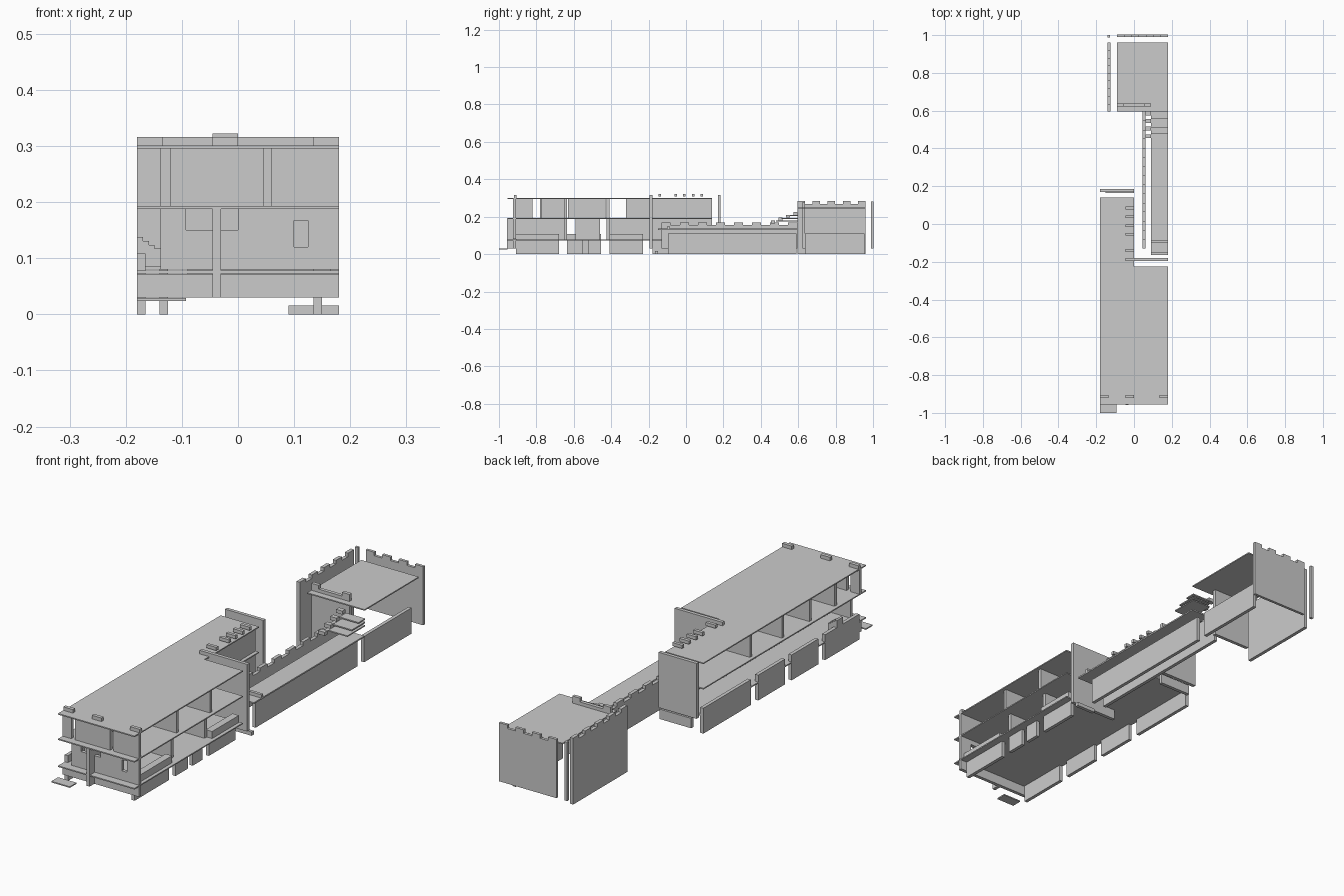
import bpy, bmesh
from mathutils import Vector

if "Cube" in bpy.data.objects:
    bpy.data.objects.remove(bpy.data.objects["Cube"])


def finish(name, bm):
    bmesh.ops.recalc_face_normals(bm, faces=bm.faces)
    me = bpy.data.meshes.new(name)
    bm.to_mesh(me)
    bm.free()
    ob = bpy.data.objects.new(name, me)
    bpy.context.collection.objects.link(ob)
    return ob


def box(name, x0, x1, y0, y1, z0, z1):
    bm = bmesh.new()
    bmesh.ops.create_cube(bm, size=1)
    for v in bm.verts:
        v.co = Vector((x0 if v.co.x < 0 else x1,
                       y0 if v.co.y < 0 else y1,
                       z0 if v.co.z < 0 else z1))
    return finish(name, bm)


def prism(name, pts, depth):
    """Extrude a closed profile of 3D points along depth."""
    bm = bmesh.new()
    f = bm.faces.new([bm.verts.new(p) for p in pts])
    ext = bmesh.ops.extrude_face_region(bm, geom=[f])
    bmesh.ops.translate(bm, vec=depth,
                        verts=[g for g in ext['geom'] if isinstance(g, bmesh.types.BMVert)])
    return finish(name, bm)


def crenel(name, a0, a1, z0, z1, h, n, fixed, t, axis='Y'):
    """Battlement wall with n merlons of height h, running along axis."""
    step = (a1 - a0) / (2 * n - 1)
    prof = [(a0, z0)]
    for i in range(n):
        s = a0 + 2 * i * step
        prof += [(s, z1), (s, z1 + h), (s + step, z1 + h), (s + step, z1)]
    # end merlons start straight above the wall sides
    prof = [p for i, p in enumerate(prof) if i not in (1, len(prof) - 1)]
    prof.append((a1, z0))
    if axis == 'Y':
        return prism(name, [(fixed, a, z) for a, z in prof], (t, 0, 0))
    return prism(name, [(a, fixed, z) for a, z in prof], (0, t, 0))


T = 0.015  # wall thickness

# main building: L-shaped floors and roof
L = [(-.18, -.955), (.18, -.955), (.18, -.225), (0, -.225), (0, .14), (-.18, .14)]
for name, z in (("lower_floor", .073), ("upper_floor", .188), ("main_roof", .296)):
    prism(name, [(x, y, z) for x, y in L], (0, 0, .005))

# front facade
F0, F1 = -.925, -.91
box("front_base_left", -.18, -.045, F0, F1, .03, .072)
box("front_base_right", -.03, .18, F0, F1, .03, .072)
box("front_post", -.045, -.03, -.957, F1, .03, .19)
prism("front_wall", [(x, F0, z) for x, z in
      [(-.138, .08), (.18, .08), (.18, .12), (.10, .12), (0, .12), (0, .15), (-.093, .15),
       (-.093, .188), (-.138, .188)]], (0, T, 0))
box("window_side_left", 0, .10, F0, F1, .12, .188)
box("window_side_right", .125, .18, F0, F1, .12, .188)
box("window_head", .10, .125, F0, F1, .167, .188)
for i, (a, b) in enumerate([(-.18, -.138), (-.12, .045), (.06, .18)]):
    box(f"upper_front_panel_{i}", a, b, F0, F1, .193, .296)
box("door_step", -.18, -.093, -1, -.955, .024, .029)

# lower side panels
for i, (a, b) in enumerate([(-.91, -.68), (-.635, -.455), (-.41, -.23), (-.18, .14)]):
    box(f"left_panel_{i}", -.18, -.165, a, b, 0, .108)
for i, (a, b) in enumerate([(-.91, -.68), (-.635, -.55), (-.52, -.455), (-.41, -.23)]):
    box(f"right_base_panel_{i}", .135, .15, a, b, 0, .072)
for i, (a, b) in enumerate([(-.91, -.68), (-.41, -.23)]):
    box(f"right_low_wall_{i}", .135, .165, a, b, .078, .108)

# inner walls of the two storeys
for i, (a, b) in enumerate([(-.91, -.635), (-.59, -.46), (-.41, -.18)]):
    box(f"middle_wall_{i}", -.045, -.03, a, b, .078, .188)
for i, (a, b) in enumerate([(-.91, -.82), (-.775, -.645), (-.63, -.43), (-.32, -.19)]):
    box(f"upper_inner_wall_{i}", -.045, -.03, a, b, .193, .296)
for i, y in enumerate([-.65, -.425]):
    box(f"middle_partition_{i}", -.03, .14, y, y + T, .078, .188)
    box(f"upper_partition_right_{i}", -.03, .165, y, y + T, .193, .296)
for i, y in enumerate([-.78, -.61, -.425, -.21]):
    box(f"upper_partition_left_{i}", -.165, -.045, y, y + T, .193, .296)
box("rear_wing_upper_wall", -.03, -.015, -.18, .14, .193, .296)
box("rear_wing_lower_wall", -.03, -.015, -.18, .14, .078, .188)

# inner stair
for i in range(4):
    box(f"inner_stair_{i}", -.18 + i * .0105, -.1695 + i * .0105, -.8, -.76, .085, .138 - i * .007)

# end walls of the building
box("rear_wall", -.18, 0, .17, .185, .08, .316)
box("rear_wall_base", -.15, 0, .165, .18, .03, .072)
box("cross_wall", -.045, .18, -.195, -.18, .03, .316)

# roof merlons
for i, x in enumerate([-.18, -.045, .135]):
    box(f"front_merlon_{i}", x, x + .045, -.92, -.905, .301, .316)
for i, y in enumerate([-.14, -.055, -.01, .038, .085]):
    box(f"roof_merlon_{i}", -.045, 0, y - .007, y + .007, .308, .322)

# rampart
box("rampart_floor", .09, .18, -.15, .595, .13, .136)
crenel("rampart_parapet", -.13, .595, .03, .155, .015, 8, .045, T)
box("rampart_outer_wall", .135, .15, -.095, .59, 0, .11)
box("rampart_base", .09, .18, -.165, -.15, 0, .016)
box("rampart_end_merlon", .09, .18, -.1, -.087, .136, .15)
for i in range(4):
    y = .455 + i * .04
    z = .165 + i * .015
    box(f"rampart_step_{i}", .06, .09, y, y + .02, z, z + .015)
for i, y in enumerate([.48, .51, .555]):
    box(f"rampart_landing_{i}", .09, .18, y, .6, .175 + i * .014, .18 + i * .014)

# tower
box("tower_roof", -.09, .18, .595, .96, .243, .248)
crenel("tower_left_wall", .595, .96, 0, .268, .015, 5, -.14, T)
crenel("tower_back_wall", -.09, .18, .03, .265, .015, 4, .99, .012, 'X')
box("tower_corner_post", -.14, -.126, .988, 1, .03, .28)
box("tower_front_wall", -.09, .09, .622, .637, .03, .262)
for i, x in enumerate([-.09, .055]):
    box(f"tower_front_merlon_{i}", x, x + .035, .622, .637, .262, .278)
box("tower_right_wall", .135, .15, .635, .955, 0, .11)
